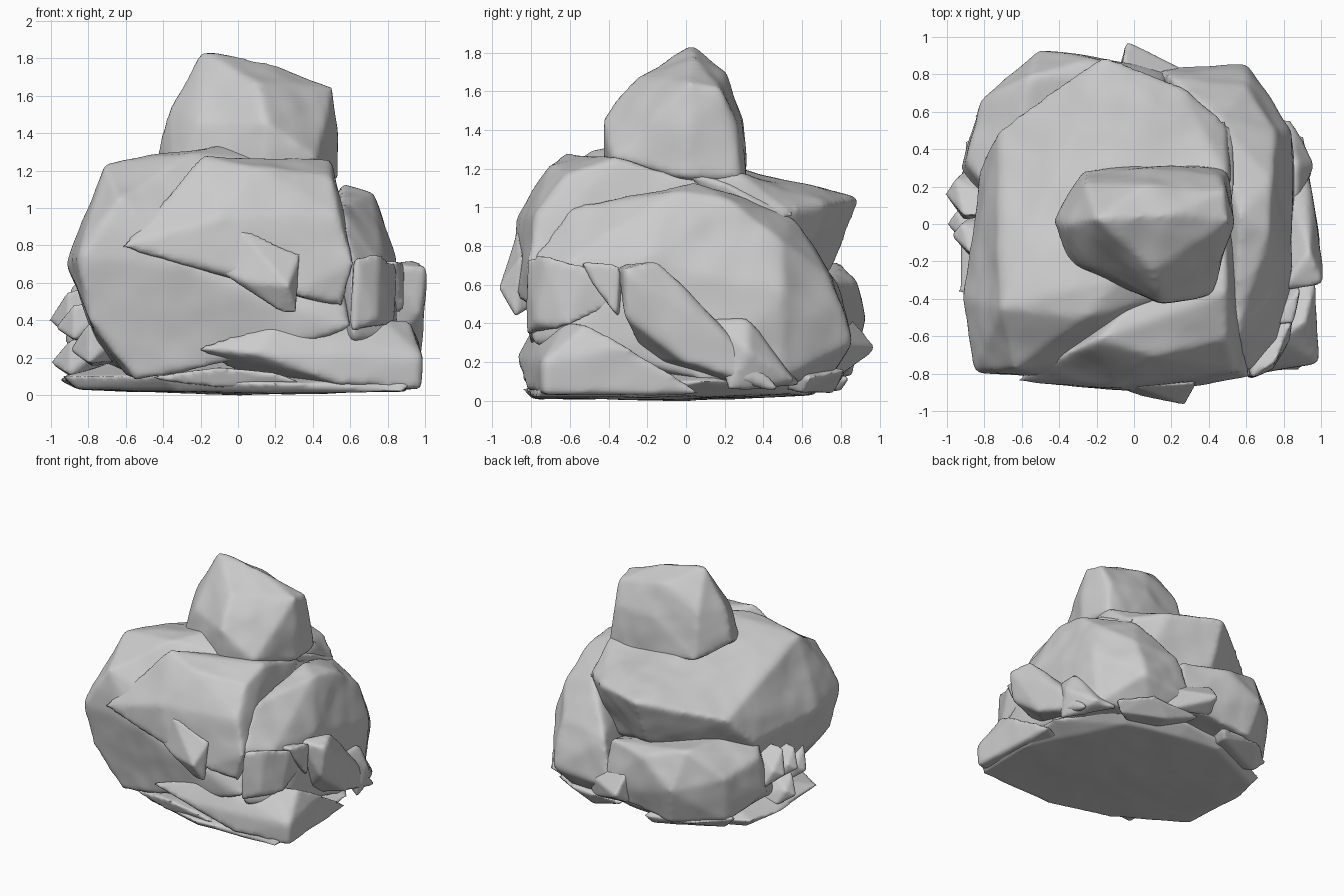
import bpy, bmesh

# Shared lumpy surface texture
tex = bpy.data.textures.new("rock_lumps", 'CLOUDS')
tex.noise_scale = 0.32
tex.noise_depth = 1


def rock(name, pts, smooth=6, lump=0.035, voxel=0.022):
    """Convex stone through the corner points, with worn edges and lumps."""
    bm = bmesh.new()
    for p in pts:
        bm.verts.new(p)
    bmesh.ops.convex_hull(bm, input=bm.verts)
    junk = [v for v in bm.verts if not v.link_faces]
    bmesh.ops.delete(bm, geom=junk, context='VERTS')
    bmesh.ops.recalc_face_normals(bm, faces=bm.faces)
    me = bpy.data.meshes.new(name)
    bm.to_mesh(me)
    bm.free()
    ob = bpy.data.objects.new(name, me)
    bpy.context.collection.objects.link(ob)
    m = ob.modifiers.new("remesh", 'REMESH')
    m.mode = 'VOXEL'
    m.voxel_size = voxel
    m.use_smooth_shade = True
    m = ob.modifiers.new("wear", 'SMOOTH')
    m.factor = 0.5
    m.iterations = smooth
    m = ob.modifiers.new("lumps", 'DISPLACE')
    m.texture = tex
    m.strength = lump
    m.mid_level = 0.5
    return ob


# Top boulder
rock("top_boulder", [
    (-0.20, 0.03, 1.85), (0.18, 0.05, 1.78), (0.51, 0.02, 1.65), (0.49, 0.18, 1.62),
    (0.05, 0.20, 1.70), (-0.26, 0.22, 1.55), (-0.36, 0.00, 1.54), (-0.43, 0.02, 1.28),
    (0.10, 0.29, 1.45), (0.46, 0.26, 1.45), (-0.28, 0.29, 1.18), (0.30, 0.33, 1.10),
    (0.50, 0.28, 1.15), (0.54, 0.00, 1.15), (0.42, -0.38, 1.26), (0.15, -0.43, 1.46),
    (0.10, -0.25, 1.67), (0.13, -0.43, 1.12), (-0.22, -0.24, 1.45), (-0.34, -0.22, 1.20)])

# Main boulder: large, left and rear, overhanging at the back
rock("main_boulder", [
    (-0.72, -0.45, 1.24), (-0.25, -0.50, 1.30), (-0.10, -0.30, 1.34), (0.45, -0.30, 1.22),
    (0.50, 0.25, 1.18), (-0.68, 0.05, 1.08), (-0.72, 0.50, 0.90), (-0.16, 0.90, 1.05),
    (0.25, 0.74, 1.02), (0.50, 0.52, 0.98), (-0.92, -0.40, 0.70), (-0.85, -0.79, 0.74),
    (-0.80, -0.75, 0.40), (-0.55, -0.72, 0.08), (0.10, -0.78, 0.20), (-0.30, -0.84, 0.70),
    (-0.64, -0.78, 1.05), (0.60, -0.80, 0.36), (0.50, -0.70, 0.70), (-0.16, 0.76, 0.68),
    (-0.82, 0.30, 0.66), (-0.70, 0.00, 0.15), (0.40, 0.45, 0.50)])
rock("ridge_sliver", [
    (0.47, 0.57, 0.96), (0.53, 0.50, 0.94), (0.53, 0.20, 1.12), (0.52, -0.05, 1.20),
    (0.40, 0.10, 1.20), (0.41, 0.40, 1.09), (0.45, 0.30, 0.90)],
    smooth=2, lump=0.01, voxel=0.016)

# Front wedge leaning on the main boulder, with its hanging nose
rock("front_wedge", [
    (-0.62, -0.84, 0.79), (-0.55, -0.76, 0.87), (-0.20, -0.62, 1.28), (0.50, -0.36, 1.26),
    (0.50, -0.62, 1.18), (0.10, -0.70, 1.22), (0.54, -0.78, 0.96), (0.62, -0.82, 0.70),
    (-0.10, -0.88, 0.95), (0.05, -0.90, 0.64), (0.28, -0.88, 0.54), (0.56, -0.80, 0.48),
    (0.40, -0.50, 0.50), (0.50, 0.10, 1.13), (-0.10, -0.50, 0.80)], smooth=4, lump=0.03)
rock("wedge_nose", [
    (0.27, -0.97, 0.58), (0.31, -0.88, 0.44), (0.22, -0.88, 0.45), (0.05, -0.92, 0.60),
    (-0.10, -0.87, 0.66), (0.00, -0.87, 0.90), (0.34, -0.85, 0.76), (0.22, -0.70, 0.54)],
    smooth=3, lump=0.015, voxel=0.016)

# Right dome
rock("right_boulder", [
    (0.54, -0.60, 1.00), (0.72, -0.05, 1.09), (0.56, 0.05, 1.13), (0.74, 0.22, 1.04),
    (0.45, 0.55, 0.95), (0.76, 0.50, 0.82), (0.60, 0.74, 0.65), (0.20, 0.78, 0.62),
    (0.84, 0.50, 0.56), (0.60, 0.86, 0.30), (0.10, 0.83, 0.25), (0.80, 0.50, 0.12),
    (0.85, -0.20, 0.72), (0.77, -0.62, 0.72), (0.60, -0.80, 0.74), (0.62, -0.80, 0.30),
    (0.84, -0.60, 0.30), (0.86, 0.10, 0.10), (0.45, 0.72, 0.08), (0.30, 0.00, 0.10)])
rock("right_corner_stone", [
    (0.62, -0.83, 0.74), (0.76, -0.74, 0.76), (0.85, -0.52, 0.70), (0.84, -0.62, 0.38),
    (0.60, -0.83, 0.34), (0.74, -0.78, 0.40), (0.60, -0.40, 0.60), (0.84, -0.36, 0.50)],
    smooth=3, lump=0.02)

# Front right foot stone and a thin flake beside it
rock("front_right_foot", [
    (-0.24, -0.80, 0.25), (0.20, -0.78, 0.39), (0.76, -0.62, 0.42), (0.92, -0.52, 0.40),
    (0.99, -0.74, 0.20), (0.98, -0.74, 0.03), (0.55, -0.82, 0.06), (0.10, -0.88, 0.22),
    (0.97, -0.30, 0.28), (0.93, 0.10, 0.03), (0.10, -0.40, 0.05)], smooth=4, lump=0.02)
rock("front_flake", [
    (-0.50, -0.68, 0.09), (-0.10, -0.80, 0.15), (0.20, -0.82, 0.12), (0.36, -0.80, 0.06),
    (-0.10, -0.76, 0.04), (0.20, -0.40, 0.10), (-0.30, -0.40, 0.10)],
    smooth=2, lump=0.01, voxel=0.016)

# Slanted slabs on the right
rock("right_slab", [
    (1.01, -0.32, 0.68), (0.94, -0.14, 0.73), (1.01, -0.25, 0.62), (0.98, -0.32, 0.44),
    (0.96, 0.10, 0.42), (0.98, 0.00, 0.20), (0.92, 0.34, 0.12), (0.90, 0.50, 0.04),
    (0.78, -0.36, 0.70), (0.75, 0.35, 0.20), (0.75, -0.20, 0.20)], smooth=3, lump=0.02)
rock("right_rear_slab", [
    (0.87, 0.12, 0.42), (0.87, 0.32, 0.43), (0.97, 0.32, 0.26), (0.84, 0.56, 0.10),
    (0.93, 0.22, 0.05), (0.70, 0.10, 0.40), (0.65, 0.60, 0.08)], smooth=3, lump=0.02)
rock("right_front_shard", [
    (0.85, -0.54, 0.72), (0.89, -0.34, 0.70), (0.89, -0.36, 0.44), (0.86, -0.48, 0.60),
    (0.70, -0.56, 0.72), (0.70, -0.30, 0.40)], smooth=2, lump=0.01, voxel=0.016)

# Rear lower boulder
rock("rear_left_boulder", [
    (-0.52, 0.93, 0.42), (-0.20, 0.88, 0.62), (-0.55, 0.80, 0.72), (-0.82, 0.66, 0.50),
    (-0.90, 0.32, 0.58), (-0.93, 0.30, 0.28), (-0.80, 0.62, 0.14), (-0.45, 0.86, 0.12),
    (0.20, 0.82, 0.20), (0.15, 0.76, 0.62), (-0.70, 0.10, 0.70), (-0.80, 0.00, 0.15),
    (0.30, 0.20, 0.40)])
rock("rear_shard", [
    (-0.04, 0.98, 0.28), (0.00, 0.95, 0.24), (-0.06, 0.84, 0.44), (0.15, 0.82, 0.34),
    (0.40, 0.76, 0.30), (-0.08, 0.84, 0.18), (0.30, 0.78, 0.12), (0.0, 0.60, 0.30)],
    smooth=2, lump=0.01, voxel=0.016)

# Small shards on the left
for i, (y, z, x, s) in enumerate([(0.16, 0.40, -1.01, 1.0), (-0.06, 0.36, -0.98, 0.8),
                                  (0.00, 0.17, -1.00, 0.8), (-0.28, 0.24, -0.90, 0.9)]):
    rock(f"left_shard_{i + 1}", [
        (x, y, z), (x + 0.05, y + 0.08 * s, z + 0.05), (x + 0.10, y - 0.12 * s, z + 0.16 * s),
        (x + 0.12, y + 0.14 * s, z - 0.10 * s), (x + 0.10, y - 0.14 * s, z - 0.08 * s),
        (x + 0.40, y - 0.10, z + 0.20), (x + 0.40, y + 0.10, z - 0.05)],
        smooth=2, lump=0.015, voxel=0.016)

# Base slab with a nearly flat underside
rock("base_slab", [
    (-0.94, -0.36, 0.10), (-0.86, -0.36, 0.03), (-0.95, 0.15, 0.08), (-0.90, 0.45, 0.10),
    (-0.84, 0.42, 0.03), (-0.35, 0.72, 0.10), (-0.30, 0.66, 0.03), (0.05, 0.72, 0.12),
    (0.05, 0.62, 0.03), (0.50, 0.50, 0.03), (0.60, 0.60, 0.14), (0.92, 0.10, 0.10),
    (0.90, -0.25, 0.02), (0.95, -0.74, 0.08), (0.88, -0.78, 0.02), (0.20, -0.79, 0.01),
    (0.20, -0.84, 0.06), (-0.32, -0.66, 0.02), (-0.40, -0.70, 0.10), (0.0, 0.0, 0.00),
    (-0.20, 0.20, 0.30), (0.30, 0.20, 0.30)], smooth=3, lump=0.015, voxel=0.02)
# Thin stones wedged under the rear
rock("rear_flake_left", [
    (-0.86, 0.58, 0.16), (-0.60, 0.80, 0.14), (-0.20, 0.85, 0.12), (-0.25, 0.80, 0.05),
    (-0.75, 0.55, 0.05), (-0.30, 0.30, 0.10), (-0.40, 0.50, 0.22)],
    smooth=2, lump=0.01, voxel=0.016)
rock("rear_flake_right", [
    (0.00, 0.82, 0.14), (0.48, 0.82, 0.16), (0.72, 0.64, 0.12), (0.64, 0.60, 0.04),
    (0.30, 0.76, 0.04), (0.20, 0.30, 0.10), (0.40, 0.50, 0.22)],
    smooth=2, lump=0.01, voxel=0.016)
